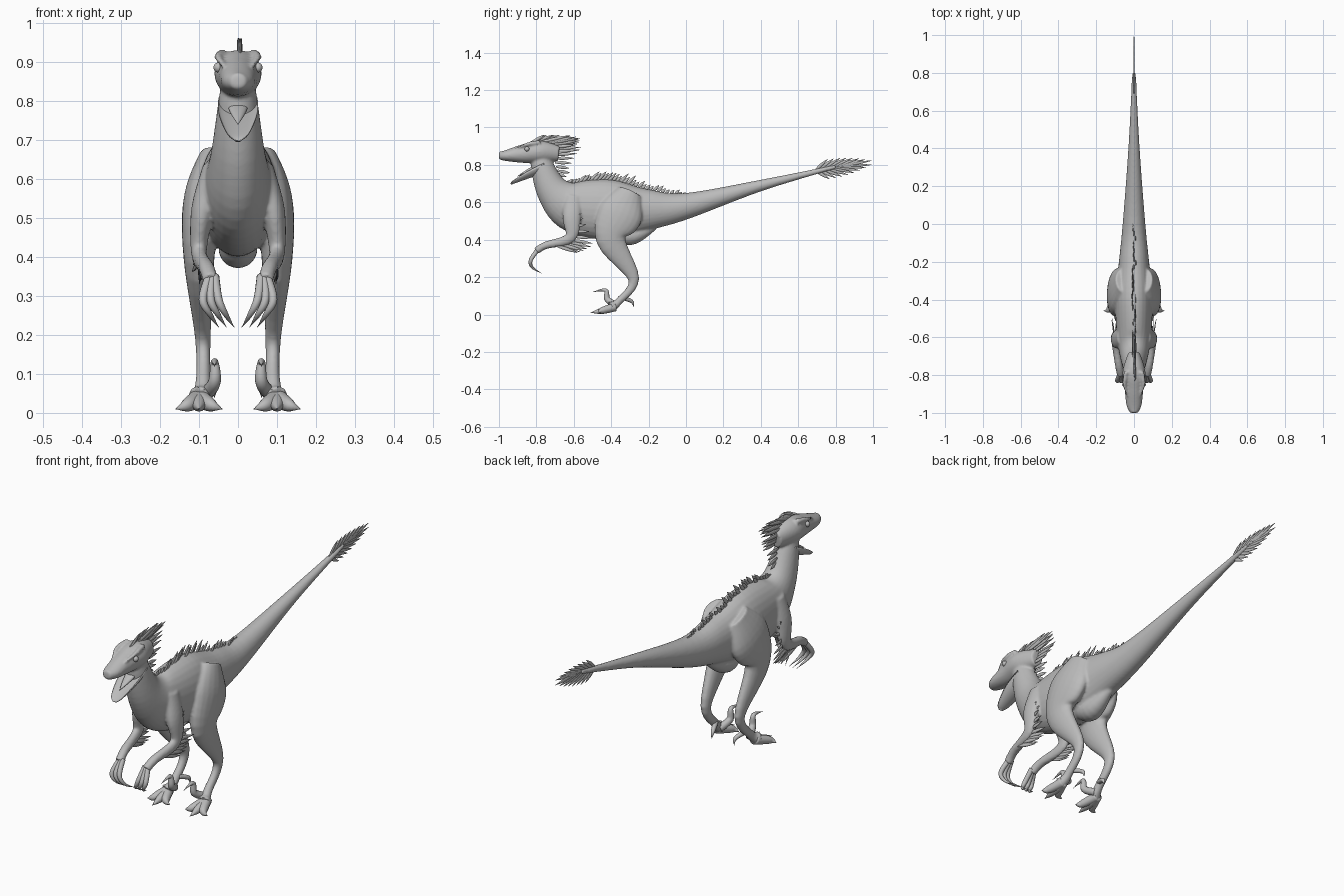
import bpy, bmesh, math, random
from mathutils import Vector

random.seed(4)
THIN = 0.001
cube = bpy.data.objects.get("Cube")
if cube:
    bpy.data.objects.remove(cube)

shade = (0.5, 0.5, 0.5, 1)
grey = bpy.data.materials.new("plain grey")
grey.use_nodes = True
grey.diffuse_color = shade
grey.node_tree.nodes["Principled BSDF"].inputs["Base Color"].default_value = shade


def spline(keys, steps):
    """Smooth interpolation through tuples of any length."""
    rows = []
    last = len(keys) - 1
    for i in range(last):
        before, start, end, after = (Vector(keys[max(0, min(last, i + k))]) for k in (-1, 0, 1, 2))
        leave, arrive = (end - before) / 2, (after - start) / 2
        for s in range(steps):
            t = s / steps
            ease = t * t * (3 - 2 * t)
            rows.append(start.lerp(end, ease) + leave * t * (1 - t) ** 2 - arrive * t * t * (1 - t))
    rows.append(Vector(keys[last]))
    return rows


def loft(bm, keys, side=1, sides=20, steps=6, dish=False):
    """Skin elliptical rings (x, y, z, half width, half depth) along a path."""
    rows = spline(keys, steps)
    points = [Vector((side * row[0], row[1], row[2])) for row in rows]
    rings = []
    for i, row in enumerate(rows):
        ahead = points[min(i + 1, len(rows) - 1)]
        behind = points[max(i - 1, 0)]
        tangent = (ahead - behind).normalized()
        across = Vector((1, 0, 0))
        across = (across - tangent * across.dot(tangent)).normalized()
        up = tangent.cross(across)
        width, depth = max(row[3], THIN), max(row[4], THIN)
        ring = []
        for k in range(sides):
            angle = math.tau * k / sides
            lift = math.sin(angle)
            if dish and lift > 0:
                lift *= -0.3
            offset = across * math.cos(angle) * width + up * lift * depth
            ring.append(bm.verts.new(points[i] + offset))
        rings.append(ring)
    for near, far in zip(rings, rings[1:]):
        for k in range(sides):
            n = (k + 1) % sides
            bm.faces.new((near[k], near[n], far[n], far[k]))
    bm.faces.new(rings[0][::-1])
    bm.faces.new(rings[-1])


def centre_loft(bm, keys, **options):
    """Loft on the centre plane from (y, z, half width, half depth)."""
    loft(bm, [(0, *key) for key in keys], **options)


def claw(bm, path, radius, side):
    """Round tapering digit that ends in a point."""
    last = len(path) - 1
    keys = [(*point, *[radius * (1 - (i / last) ** 2)] * 2) for i, point in enumerate(path)]
    loft(bm, keys, side, sides=12)


def feather(bm, base, tip, width=0.01):
    """Thin leaf-shaped blade lying in the side plane."""
    base, tip = Vector(base), Vector(tip)
    middle = base.lerp(tip, 0.5)
    thick = width / 4
    loft(bm, [(*base, thick, width / 2), (*middle, thick, width), (*tip, THIN, THIN)], sides=6, steps=3)


def finish(name, bm, fuse=False):
    bmesh.ops.recalc_face_normals(bm, faces=bm.faces)
    mesh = bpy.data.meshes.new(name)
    bm.to_mesh(mesh)
    bm.free()
    mesh.materials.append(grey)
    obj = bpy.data.objects.new(name, mesh)
    bpy.context.collection.objects.link(obj)
    for polygon in mesh.polygons:
        polygon.use_smooth = True
    if fuse:
        # Merge the overlapping lofts into one skin
        remesh = obj.modifiers.new("fuse", 'REMESH')
        remesh.mode = 'VOXEL'
        remesh.voxel_size = 0.006
        remesh.use_smooth_shade = True
        soften = obj.modifiers.new("soften", 'SMOOTH')
        soften.iterations = 5


# Tail, torso and neck
body = bmesh.new()
centre_loft(body, [(.8, .79, .01, .01), (.4, .69, .03, .03), (0, .58, .06, .07), (-.2, .56, .08, .11),
                   (-.4, .56, .1, .16), (-.6, .58, .09, .14), (-.71, .66, .07, .09),
                   (-.77, .8, .05, .06), (-.76, .86, .04, .05)], sides=28)
# Pelvic bulge
centre_loft(body, [(-.17, .47, .02, .02), (-.3, .42, .05, .05), (-.4, .46, .03, .03)])
# Skull and snout
centre_loft(body, [(-.68, .86, .03, .04), (-.78, .87, .06, .06), (-.87, .86, .05, .05),
                   (-.96, .85, .04, .03), (-1, .85, .02, .02)], sides=24)
for side in (1, -1):
    # Brow ridge
    claw(body, [(.04, -.78, .92), (.05, -.85, .91), (.03, -.93, .88)], .013, side)
    # Thigh, shin and foot
    loft(body, [(.05, -.3, .65, .05, .07), (.09, -.35, .54, .05, .12), (.1, -.4, .4, .04, .08),
                (.09, -.28, .19, .02, .03), (.09, -.36, .07, .02, .02), (.1, -.4, .04, .03, .03)], side)
    # Upper arm and forearm
    loft(body, [(.06, -.6, .63, .03, .05), (.09, -.61, .52, .03, .05), (.1, -.62, .41, .02, .03),
                (.08, -.75, .37, .02, .02), (.07, -.8, .34, .02, .02)], side)
finish("body", body, fuse=True)

# Open lower jaw
jaw = bmesh.new()
centre_loft(jaw, [(-.76, .81, .05, .05), (-.84, .77, .05, .04), (-.92, .72, .03, .02), (-.94, .7, .01, .01)],
            sides=24, dish=True)
finish("lower_jaw", jaw)

# Tongue
tongue = bmesh.new()
centre_loft(tongue, [(-.78, .8, .03, .01), (-.84, .77, .02, .01), (-.9, .74, THIN, THIN)])
finish("tongue", tongue)

for side, label in ((1, "left"), (-1, "right")):
    # Eye
    eye = bmesh.new()
    bmesh.ops.create_uvsphere(eye, u_segments=14, v_segments=10, radius=.013)
    bmesh.ops.translate(eye, verts=eye.verts, vec=(side * .05, -.85, .885))
    finish(label + "_eye", eye)

    # Clawed fingers, spread sideways
    hand = bmesh.new()
    for gap in (0, .02, .04):
        claw(hand, [(.06 + gap / 3, -.79, .35), (.05 + gap, -.83, .29),
                    (.03 + gap, -.82, .25), (.01 + gap, -.77, .22)], .012, side)
    finish(label + "_hand", hand)

    # Walking toes, the outer ones shorter
    foot = bmesh.new()
    for turn in (-1, 0, 1):
        claw(foot, [(.1, -.38, .04), (.1 + turn * .03, -.45, .02),
                    (.1 + turn * .06, -.51 + abs(turn) * .05, .01)], .023, side)
    # Raised sickle claw
    claw(foot, [(.08, -.37, .05), (.06, -.42, .08), (.06, -.43, .13), (.06, -.5, .12)], .018, side)
    # Rear dewclaw
    claw(foot, [(.08, -.34, .09), (.06, -.29, .07), (.06, -.28, .04)], .012, side)
    finish(label + "_foot", foot)

    # Arm feathers
    wing = bmesh.new()
    for root_y, root_z, tip_y, tip_z in spline([(-.7, .37, -.58, .33), (-.62, .4, -.5, .38),
                                                (-.6, .51, -.56, .54)], 5):
        feather(wing, (side * .1, root_y, root_z), (side * random.uniform(.09, .12), tip_y, tip_z))
    finish(label + "_arm_feathers", wing)

# Head and nape crest
crest = bmesh.new()
for root_y, root_z, tip_y, tip_z in spline([(-.83, .92, -.75, .96), (-.75, .92, -.58, .95),
                                            (-.72, .87, -.56, .88), (-.68, .74, -.64, .72)], 7):
    x = random.uniform(-.01, .01)
    feather(crest, (x, root_y, root_z), (x, tip_y + random.uniform(-.03, .01), tip_z))
finish("crest_feathers", crest)

# Feathers along the spine
ridge = bmesh.new()
for y, z, size in spline([(-.64, .7, .03), (-.44, .71, .08), (-.2, .66, .05), (.05, .63, .02)], 12):
    reach = size * random.uniform(.5, .8)
    x = random.uniform(-.01, .01)
    feather(ridge, (x, y, z), (x, y + reach, z + reach))
finish("spine_feathers", ridge)

# Tail fan, narrowing towards the end
fan = bmesh.new()
count = 8
for i in range(count):
    t = i / (count - 1)
    y, z = .69 + t / 7, .77 + t / 40
    length = .09 + t * .07
    for turn in (1, -1):
        angle = math.radians(6 + turn * (36 - 32 * t))
        feather(fan, (0, y, z), (turn * THIN, y + length * math.cos(angle), z + length * math.sin(angle)))
finish("tail_feathers", fan)
